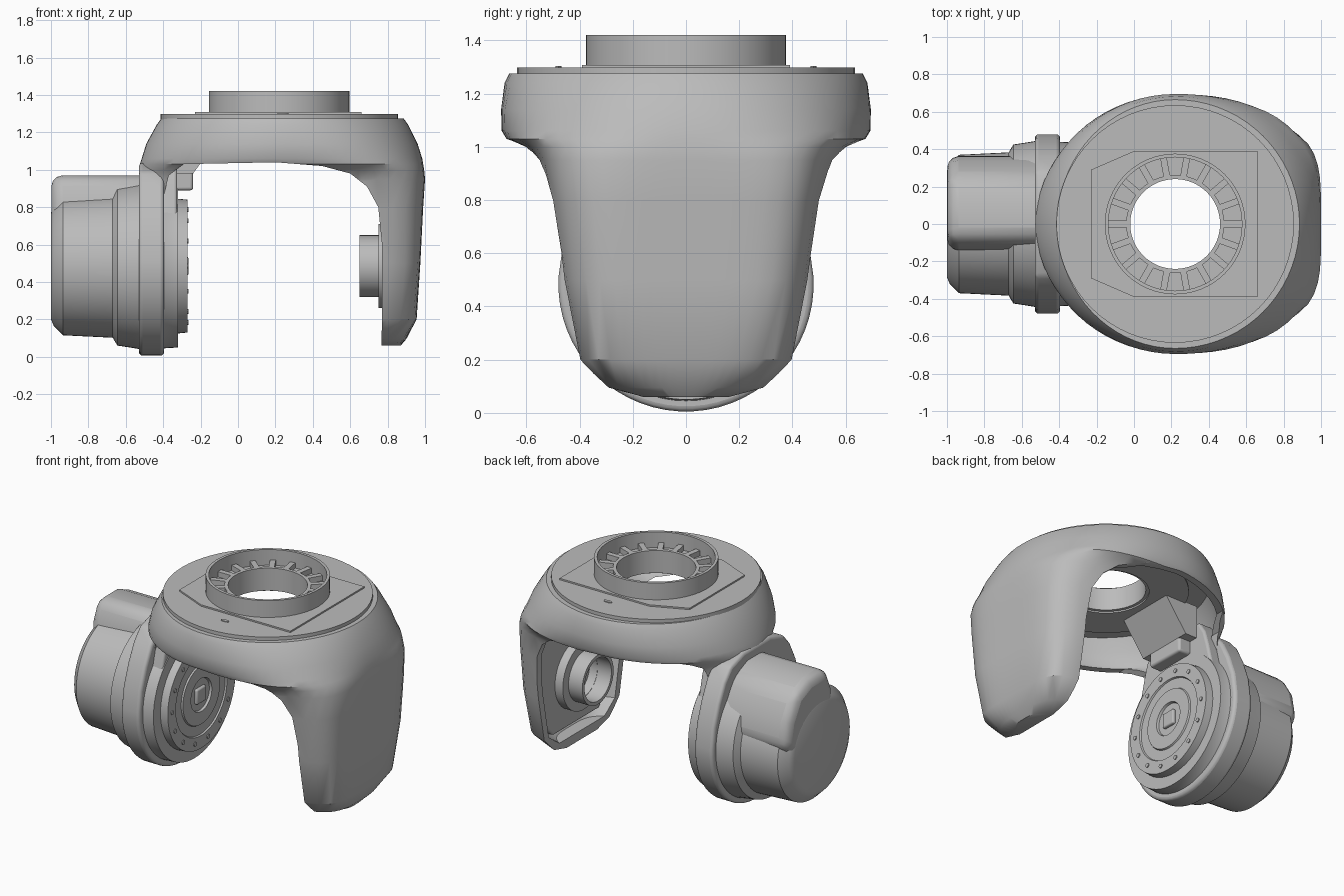
import bpy, bmesh, math
from mathutils import Matrix

cube = bpy.data.objects.get("Cube")
if cube:
    bpy.data.objects.remove(cube, do_unlink=True)

TONE = (0.5, 0.5, 0.5, 1)
grey = bpy.data.materials.new("cast_grey")
grey.use_nodes = True
grey.diffuse_color = TONE
grey.node_tree.nodes["Principled BSDF"].inputs["Base Color"].default_value = TONE

CX = 0.22      # vertical axis of the ring
CZ = 0.485     # height of the tilt axis


def shade(ob):
    bpy.ops.object.select_all(action='DESELECT')
    ob.select_set(True)
    bpy.context.view_layer.objects.active = ob
    bpy.ops.object.shade_smooth_by_angle(angle=math.radians(35))


def finish(name, bm):
    bmesh.ops.recalc_face_normals(bm, faces=bm.faces[:])
    mesh = bpy.data.meshes.new(name)
    bm.to_mesh(mesh)
    bm.free()
    mesh.materials.append(grey)
    ob = bpy.data.objects.new(name, mesh)
    bpy.context.collection.objects.link(ob)
    shade(ob)
    return ob


def modify(ob, kind, **settings):
    mod = ob.modifiers.new(kind.lower(), kind)
    for key, value in settings.items():
        setattr(mod, key, value)
    bpy.context.view_layer.objects.active = ob
    bpy.ops.object.modifier_apply(modifier=mod.name)
    shade(ob)


def cut(ob, cutter):
    modify(ob, 'BOOLEAN', operation='DIFFERENCE', object=cutter, solver='EXACT')
    bpy.data.objects.remove(cutter, do_unlink=True)


def bridge(bm, loops, closed=False):
    pairs = list(zip(loops, loops[1:] + loops[:1]))
    for a, b in pairs if closed else pairs[:-1]:
        n = len(a)
        for i in range(n):
            j = (i + 1) % n
            bm.faces.new((a[i], a[j], b[j], b[i]))


def loft(name, rows, inset=0.0, steps=72):
    """Stacked sections: height, left, right, half depth, power of the right half."""
    bm = bmesh.new()
    loops = []
    for z, left, right, depth, power in rows:
        loop = []
        for i in range(steps):
            t = math.tau * i / steps
            c, s = math.cos(t), math.sin(t)
            p, edge = (power, right) if c > 0 else (2, left)
            r = (abs(c) ** p + abs(s) ** p) ** (-1 / p)
            reach = abs(edge - CX) - inset
            loop.append(bm.verts.new((CX + reach * r * c, (depth - inset) * r * s, z)))
        loops.append(loop)
    bridge(bm, loops)
    bm.faces.new(loops[0])
    bm.faces.new(loops[-1])
    return finish(name, bm)


def prism(name, points, lo, hi, axis, bevel=0.0):
    """Extrude a 2D outline from lo to hi along an axis."""
    place = {'x': lambda a, b, d: (d, a, b), 'y': lambda a, b, d: (a, d, b),
             'z': lambda a, b, d: (a, b, d)}[axis]
    bm = bmesh.new()
    loops = [[bm.verts.new(place(a, b, d)) for a, b in points] for d in (lo, hi)]
    bridge(bm, loops)
    for loop in loops:
        bm.faces.new(loop)
    ob = finish(name, bm)
    if bevel:
        modify(ob, 'BEVEL', width=bevel, segments=3, limit_method='ANGLE')
    return ob


def mirrored(half):
    """Close a half outline across the first coordinate."""
    return half + [(-a, b) for a, b in reversed(half)]


def box(name, x, y, z, bevel=0.0):
    return prism(name, [(x[0], y[0]), (x[1], y[0]), (x[1], y[1]), (x[0], y[1])], *z, 'z', bevel)


def lathe(name, profile, axis, closed=False, steps=64):
    """Spin (position, radius) pairs about the vertical or the tilt axis."""
    bm = bmesh.new()
    loops = []
    for d, r in profile:
        loop = []
        for i in range(steps):
            t = math.tau * i / steps
            a, b = r * math.cos(t), r * math.sin(t)
            loop.append(bm.verts.new((CX + a, b, d) if axis == 'z' else (d, a, CZ + b)))
        loops.append(loop)
    bridge(bm, loops, closed)
    if not closed:
        bm.faces.new(loops[0])
        bm.faces.new(loops[-1])
    return finish(name, bm)


def tube(name, axis, lo, hi, inner, outer):
    return lathe(name, [(lo, inner), (lo, outer), (hi, outer), (hi, inner)], axis, True)


# Ring shell with the broad idle arm hanging down on one side
sections = [
    (0.06, -0.53, 0.87, 0.22, 3), (0.095, -0.53, 0.90, 0.335, 4),
    (0.20, -0.53, 0.955, 0.415, 5.5), (0.50, -0.53, 0.975, 0.47, 6),
    (0.80, -0.53, 0.99, 0.515, 5.2), (0.95, -0.53, 1.0, 0.56, 4.2),
    (1.00, -0.53, 0.995, 0.61, 3.4), (1.03, -0.525, 0.99, 0.675, 2.8),
    (1.06, -0.515, 0.985, 0.693, 2.5), (1.14, -0.49, 0.96, 0.695, 2.3),
    (1.24, -0.435, 0.91, 0.682, 2.05), (1.275, -0.41, 0.885, 0.665, 2)]
shell = loft("ring_and_idle_arm", sections)
arch = [(-0.40, -1), (-0.40, 0.85), (-0.37, 0.97), (-0.29, 1.03), (0.2, 1.04), (0.45, 1.02),
        (0.6, 0.98), (0.69, 0.91), (0.75, 0.8), (0.77, 0.6), (0.765, -1)]
cut(shell, prism("arch_cutter", arch, -1, 1, 'y'))
cavity = [(0.12,) + sections[1][1:]] + sections[2:-1]
cut(shell, loft("cavity_cutter", cavity, 0.045))
cut(shell, box("lower_cutter", (-2, -0.2), (-1, 1), (-1, 0.85)))
cut(shell, lathe("bore_cutter", [(1.0, 0.3), (1.6, 0.3)], 'z'))

# Motor arm: round at the tilt axis, narrowing up into the ring
half = [(0.48 * math.sin(t), CZ - 0.48 * math.cos(t))
        for t in (math.radians(3 + 6 * k) for k in range(16))]
half += [(0.46, 0.65), (0.41, 0.79), (0.35, 0.91), (0.28, 0.99), (0.14, 1.035)]
prism("motor_arm", mirrored(half), -0.53, -0.395, 'x', 0.02)
prism("motor_arm_lining", mirrored([(0.4, 0.5), (0.3, 0.9), (0.27, 1.0), (0.22, 1.08)]),
      -0.45, -0.325, 'x', 0.015)
box("connector_block", (-0.34, -0.24), (-0.14, 0.14), (0.89, 1.04), 0.015)
prism("cable_ramp", [(-0.33, 0.98), (-0.24, 0.98), (-0.08, 1.2), (-0.33, 1.2)], -0.2, 0.2, 'y')

# Top deck, raised pad and collar
tube("top_deck", 'z', 1.23, 1.298, 0.26, 0.635)
pad = prism("raised_pad", [(-0.23, -0.29), (0.0, -0.39), (0.66, -0.39), (0.66, 0.39),
                           (0.0, 0.39), (-0.23, 0.29)], 1.27, 1.308, 'z')
cut(pad, lathe("pad_cutter", [(1.0, 0.3), (1.6, 0.3)], 'z'))
tube("collar", 'z', 1.29, 1.42, 0.357, 0.376)
tube("bearing_floor", 'z', 1.21, 1.315, 0.24, 0.36)
tube("bearing_sleeve", 'z', 1.2, 1.35, 0.24, 0.262)
tube("under_board", 'z', 1.19, 1.205, 0.26, 0.5)

# Spokes between the bearing pockets
bm = bmesh.new()
for i in range(18):
    spin = Matrix.Translation((CX, 0, 1.33)) @ Matrix.Rotation(math.tau * i / 18, 4, 'Z')
    bmesh.ops.create_cube(bm, size=1, matrix=spin @ Matrix.Translation((0.308, 0, 0))
                          @ Matrix.Diagonal((0.105, 0.035, 0.04, 1)))
finish("bearing_spokes", bm)

# Small deck screws
for side in (-1, 1):
    prism("deck_screw", [(0.24 + 0.03 * math.cos(k), side * 0.48 + 0.012 * math.sin(k))
                         for k in (math.tau * i / 10 for i in range(10))], 1.29, 1.303, 'z')

# Tilt motor with stepped flanges and output disc
lathe("tilt_motor", [
    (-1.0, 0.285), (-0.985, 0.32), (-0.935, 0.37), (-0.67, 0.383), (-0.645, 0.425),
    (-0.56, 0.438), (-0.52, 0.445), (-0.42, 0.45), (-0.40, 0.44),
    (-0.32, 0.435), (-0.32, 0.36), (-0.27, 0.355), (-0.27, 0.27), (-0.28, 0.265), (-0.28, 0.2),
    (-0.27, 0.195), (-0.27, 0.11), (-0.285, 0.105)], 'x')
box("motor_hub", (-0.30, -0.265), (-0.05, 0.05), (CZ - 0.05, CZ + 0.05), 0.01)
cover = [(-0.15, 0.5), (-0.14, 0.83), (-0.08, 0.97), (0.11, 0.97), (0.25, 0.91), (0.34, 0.76),
         (0.372, 0.6), (0.2, 0.4)]
prism("motor_cover", cover, -0.998, -0.47, 'x', 0.06)

# Screws round the output disc
bm = bmesh.new()
for i in range(14):
    t = math.tau * i / 14
    at = Matrix.Translation((-0.27, 0.31 * math.cos(t), CZ + 0.31 * math.sin(t)))
    bmesh.ops.create_cone(bm, cap_ends=True, segments=10, radius1=0.014, radius2=0.014, depth=0.012,
                          matrix=at @ Matrix.Rotation(math.pi / 2, 4, 'Y'))
finish("disc_screws", bm)

# Idle arm: lining panel, boss and pivot tube
prism("idle_arm_panel", mirrored([(0.24, 0.16), (0.36, 0.28), (0.4, 0.8), (0.25, 0.98)]),
      0.81, 0.87, 'x', 0.015)
tube("pivot_boss", 'x', 0.752, 0.83, 0.14, 0.225)
tube("pivot_tube", 'x', 0.65, 0.83, 0.142, 0.165)
